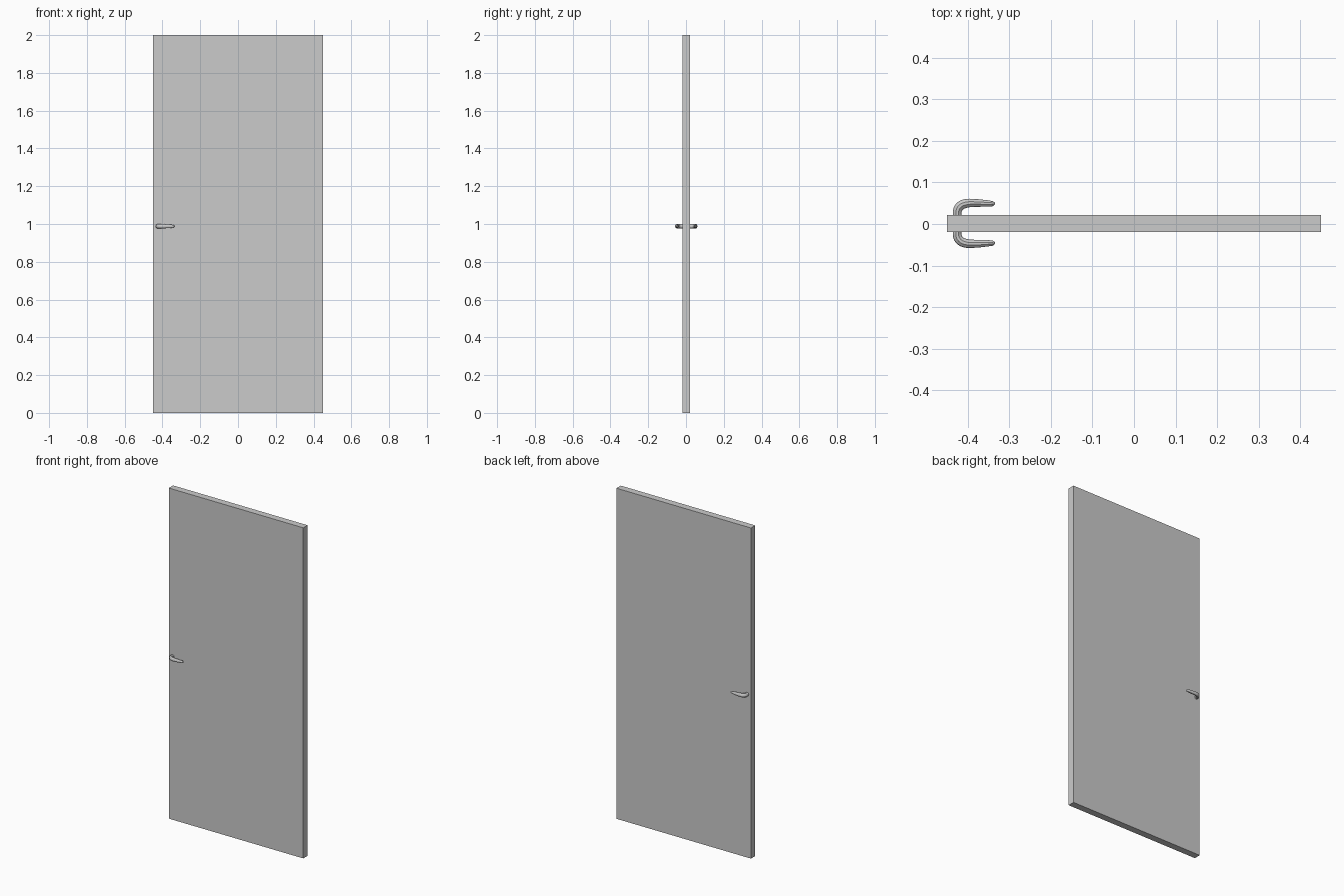
import bpy
from mathutils import Vector

if "Cube" in bpy.data.objects:
    bpy.data.objects.remove(bpy.data.objects["Cube"], do_unlink=True)


def make_material(name, color):
    mat = bpy.data.materials.new(name)
    mat.use_nodes = True
    mat.diffuse_color = color
    mat.node_tree.nodes["Principled BSDF"].inputs["Base Color"].default_value = color
    return mat


grey = make_material("plain grey", (0.6, 0.6, 0.6, 1))
DOOR_Y = 0.0015

# Door slab
bpy.ops.mesh.primitive_cube_add(size=1, location=(0, DOOR_Y, 1))
door = bpy.context.object
door.name = "door_slab"
door.scale = (0.9, 0.041, 2)
bpy.ops.object.transform_apply(location=False, rotation=False)
door.data.materials.append(grey)


def make_handle(name, side):
    # Lever swept along a bent path: x, distance from door centre, thickness
    path = [(-0.425, 0.015, 1), (-0.425, 0.03, 1), (-0.42, 0.04, 1.03),
            (-0.408, 0.047, 1.03), (-0.38, 0.049, 0.9), (-0.355, 0.048, 0.75),
            (-0.34, 0.0475, 0.6), (-0.335, 0.0475, 0.25)]
    curve = bpy.data.curves.new(name, "CURVE")
    curve.dimensions = "3D"
    curve.bevel_depth = 0.0105
    curve.bevel_resolution = 3
    curve.use_fill_caps = True
    curve.resolution_u = 4
    spline = curve.splines.new("BEZIER")
    spline.bezier_points.add(len(path) - 1)
    for point, (x, out, radius) in zip(spline.bezier_points, path):
        point.co = Vector((x, DOOR_Y + side * out, 0.988))
        point.radius = radius
        point.handle_left_type = point.handle_right_type = "AUTO"
    handle = bpy.data.objects.new(name, curve)
    bpy.context.collection.objects.link(handle)
    bpy.ops.object.select_all(action="DESELECT")
    handle.select_set(True)
    bpy.context.view_layer.objects.active = handle
    bpy.ops.object.convert(target="MESH")
    handle = bpy.context.object
    handle.data.materials.clear()
    handle.data.materials.append(grey)
    # Slightly taller than deep
    for vert in handle.data.vertices:
        vert.co.z = 0.988 + (vert.co.z - 0.988) * 1.15
    bpy.ops.object.shade_smooth_by_angle()


# Lever handles on both faces
make_handle("front_handle", -1)
make_handle("back_handle", 1)
